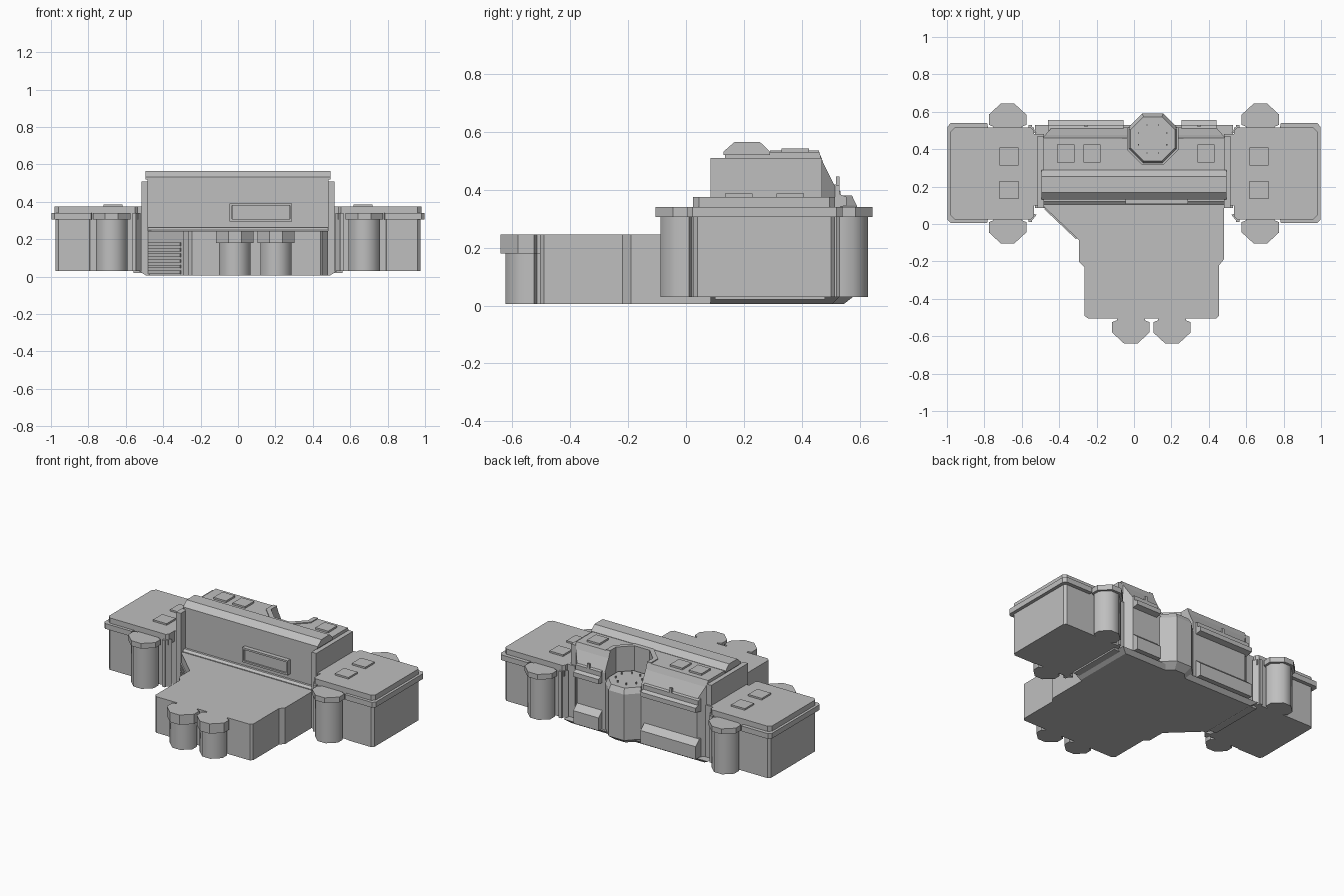
import bpy, bmesh, math
from mathutils import Vector

cube = bpy.data.objects.get("Cube")
if cube:
    bpy.data.objects.remove(cube, do_unlink=True)

stone = bpy.data.materials.new("light_grey_stone")
stone.use_nodes = True
GREY = (0.52, 0.52, 0.52, 1)
stone.diffuse_color = GREY
stone.node_tree.nodes["Principled BSDF"].inputs["Base Color"].default_value = GREY


def finish(name, bm, smooth=False):
    bmesh.ops.recalc_face_normals(bm, faces=bm.faces)
    mesh = bpy.data.meshes.new(name)
    bm.to_mesh(mesh)
    bm.free()
    mesh.materials.append(stone)
    ob = bpy.data.objects.new(name, mesh)
    bpy.context.collection.objects.link(ob)
    if smooth:
        bpy.ops.object.select_all(action="DESELECT")
        ob.select_set(True)
        bpy.context.view_layer.objects.active = ob
        bpy.ops.object.shade_smooth_by_angle(angle=math.radians(50))
    return ob


def loft(name, rings, smooth=False):
    """Solid through matching rings of 3D points."""
    bm = bmesh.new()
    loops = [[bm.verts.new(p) for p in ring] for ring in rings]
    n = len(loops[0])
    for a, b in zip(loops, loops[1:]):
        for i in range(n):
            j = (i + 1) % n
            bm.faces.new((a[i], a[j], b[j], b[i]))
    bm.faces.new(loops[0])
    bm.faces.new(loops[-1])
    return finish(name, bm, smooth)


def prism(name, outline, z0, z1, smooth=False):
    return loft(name, [[(x, y, z) for x, y in outline] for z in (z0, z1)], smooth)


def box(name, x0, x1, y0, y1, z0, z1):
    return prism(name, [(x0, y0), (x1, y0), (x1, y1), (x0, y1)], z0, z1)


def bar(name, profile, x0, x1):
    """A y-z profile drawn out along x."""
    return loft(name, [[(x, y, z) for y, z in profile] for x in (x0, x1)])


def octagon(cx, cy, apothem, z):
    r = apothem / math.cos(math.pi / 8)
    turn = math.pi / 4
    return [(cx + r * math.cos((i + .5) * turn), cy + r * math.sin((i + .5) * turn), z)
            for i in range(8)]


def mirrored(points, side):
    return [(x * side, y) for x, y in points]


def bay(name, cx, edge, out, z0, z_cap, z1):
    """Faceted bay tower with a wider cap, pointing along out (+1 or -1 in y)."""
    half = [(.075, -.04), (.075, -.02), (.1, -.01), (.1, .045), (.035, .105)]
    cap = half + [(-x, y) for x, y in reversed(half)]
    prism(name + "_cap", [(cx + x, edge + out * y) for x, y in cap], z_cap, z1)
    prism(name + "_shaft", [(cx + x * .84, edge + out * (y * .84 if y > 0 else y))
                            for x, y in cap], z0, z_cap, True)


# Main hall with stepped ridge, mansard at the rear and chamfered rear corners
hall = bar("main_hall", [(.135, .02), (.135, .53), (.46, .53), (.475, .49),
                         (.515, .41), (.515, .02)], -.485, .485)
bm = bmesh.new()
bm.from_mesh(hall.data)
for s in (-1, 1):
    cut = bmesh.ops.bisect_plane(bm, geom=bm.verts[:] + bm.edges[:] + bm.faces[:],
                                 plane_co=(s * .485, .465, 0),
                                 plane_no=Vector((s, .9, 0)).normalized(), clear_outer=True)
    rim = [e for e in cut["geom_cut"] if isinstance(e, bmesh.types.BMEdge)]
    bmesh.ops.holes_fill(bm, edges=rim, sides=0)
bmesh.ops.recalc_face_normals(bm, faces=bm.faces)
bm.to_mesh(hall.data)
bm.free()
bar("roof_ridge", [(.13, .52), (.13, .532), (.168, .565), (.255, .565), (.29, .532), (.29, .52)],
    -.495, .495)
bar("front_wall_ledge", [(.105, .2), (.105, .25), (.12, .262), (.14, .262), (.14, .2)], -.485, .485)
loft("hall_base", [[(x * w, y, z) for x, y in ((-1, .085), (1, .085), (1, yb), (-1, yb))]
                   for w, yb, z in ((.49, .505, .005), (.53, .53, .03))])

# Octagonal rear tower and the recess above it
TX, TY = .1, .455
loft("rear_tower", [octagon(TX, TY, a, z) for a, z in
                    ((.09, .005), (.135, .04), (.135, .345), (.118, .38))])
collar = loft("recess_collar", [octagon(TX, TY, .165, z) for z in (.5, .536)])
bm = bmesh.new()
bm.from_mesh(collar.data)
cut = bmesh.ops.bisect_plane(bm, geom=bm.verts[:] + bm.edges[:] + bm.faces[:],
                             plane_co=(0, .46, 0), plane_no=(0, 1, 0), clear_outer=True)
bmesh.ops.holes_fill(bm, edges=[e for e in cut["geom_cut"] if isinstance(e, bmesh.types.BMEdge)],
                     sides=0)
bm.to_mesh(collar.data)
bm.free()
cutter = loft("recess_cutter", [octagon(TX, TY, .136, z) for z in (.36, .7)])
cutter.hide_render = True
cutter.hide_set(True)
cutter.display_type = "WIRE"
for ob in (hall, collar):
    mod = ob.modifiers.new("recess", "BOOLEAN")
    mod.operation = "DIFFERENCE"
    mod.solver = "EXACT"
    mod.object = cutter
for i, (x, y, z) in enumerate(octagon(TX, TY, .075, .375)):
    box(f"tower_post_{i}", x - .003, x + .003, y - .003, y + .003, z, z + .02)

# Rear eaves and planters either side of the tower
for name, x0, x1 in (("right", -.46, -.055), ("left", .255, .44)):
    bar(name + "_rear_eave", [(.5, .335), (.555, .345), (.555, .375), (.53, .385),
                              (.53, .415), (.5, .42)], x0, x1)
    bar(name + "_rear_planter", [(.5, .035), (.555, .035), (.555, .12), (.515, .155), (.5, .155)],
        x0, x1)
    box(name + "_eave_finial", (x0 + x1) / 2 - .008, (x0 + x1) / 2 + .008, .518, .53, .4, .445)

# Roof lights of the hall
for i, x in enumerate((-.365, -.225, .385)):
    box(f"hall_roof_light_{i}", x - .046, x + .046, .33, .425, .525, .542)

# Front window: raised frame around a set-back pane
box("front_window_pane", -.03, .275, .118, .14, .3, .385)
for z in (.295, .38):
    box("front_window_rail", -.045, .29, .107, .14, z, z + .012)
for x in (-.045, .278):
    box("front_window_stile", x, x + .012, .107, .14, .295, .392)

# Front extension with its two bays
prism("front_extension", [(-.49, .14), (-.49, .1), (-.295, -.085), (-.295, -.2), (-.265, -.23),
                          (-.265, -.49), (-.245, -.505), (.44, -.505), (.455, -.49),
                          (.455, -.22), (.48, -.19), (.48, .14)], .005, .245)
for name, x in (("right", -.017), ("left", .203)):
    bay(name + "_front_bay", x, -.535, -1, .005, .18, .245)

# Slatted entrance on the diagonal wall
start, end = Vector((-.475, .086)), Vector((-.305, -.075))
side = (end - start).normalized()
out = Vector((side.y, -side.x)) * .008
for i in range(6):
    z = .015 + i * .03
    prism(f"entrance_slat_{i}", [start - out, end - out, end + out, start + out], z, z + .018)

# Mirrored wings, connectors and wing bays
body = [(.555, .03), (.79, .03), (.795, .025), (.96, .025), (.975, .04), (.975, .5),
        (.96, .515), (.555, .515)]
cornice = [(.535, .03), (.78, .03), (.785, .005), (.98, .005), (.997, .022), (.997, .52),
           (.98, .54), (.785, .54), (.78, .515), (.535, .515)]
attic = [(.535, .04), (.55, .025), (.96, .025), (.98, .045), (.98, .495), (.96, .515),
         (.55, .515), (.535, .5)]
for name, s in (("left", 1), ("right", -1)):
    prism(name + "_wing", mirrored(body, s), .03, .31)
    prism(name + "_wing_cornice", mirrored(cornice, s), .305, .34)
    prism(name + "_wing_attic", mirrored(attic, s), .34, .375)
    link = [(.48, .085), (.515, .085), (.515, .47), (.48, .47)]
    prism(name + "_hall_end_wall", mirrored(link, s), .03, .51)
    link = [(.48, .1), (.56, .1), (.56, .48), (.48, .48)]
    prism(name + "_connector", mirrored(link, s), .02, .375)
    for end_name, y, d in (("front", .02, -1), ("rear", .52, 1)):
        pier = [(.52, y - d * .03), (.545, y), (.545, y + d * .01), (.565, y + d * .01),
                (.565, y - d * .04)]
        prism(f"{name}_{end_name}_pier", mirrored(pier, s), .03, .34)
        edge = 0 if d < 0 else .54
        bay(f"{name}_{end_name}_bay", s * .676, edge, d, .03, .305, .34)
    for y in (.182, .36):
        box(name + "_wing_roof_light", s * .668 - .05, s * .668 + .05, y - .048, y + .048, .37, .386)
